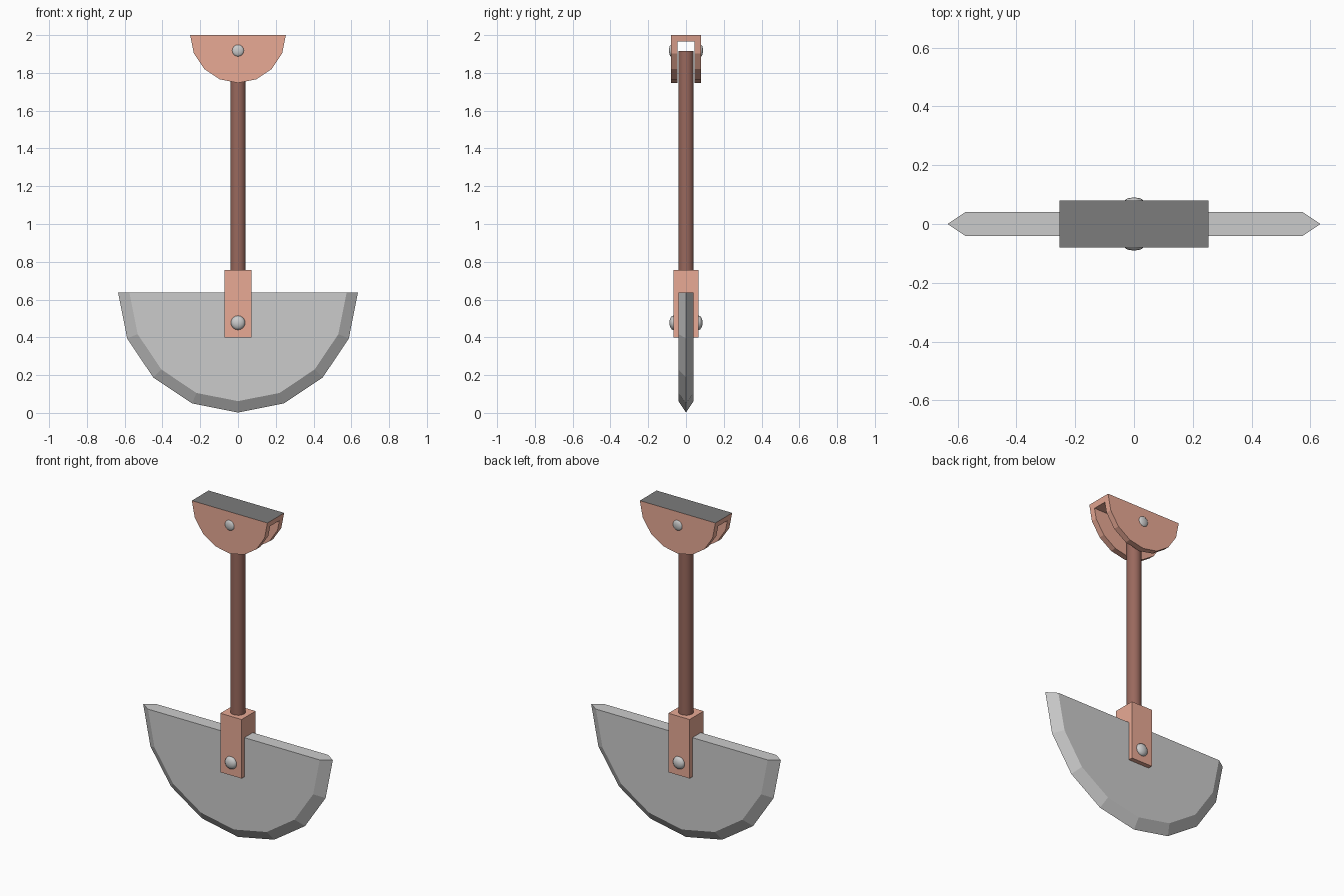
import bpy, bmesh, math
from mathutils import Matrix

if "Cube" in bpy.data.objects:
    bpy.data.objects.remove(bpy.data.objects["Cube"])


def material(name, rgb):
    m = bpy.data.materials.new(name)
    m.diffuse_color = (*rgb, 1)
    m.use_nodes = True
    m.node_tree.nodes["Principled BSDF"].inputs["Base Color"].default_value = m.diffuse_color
    return m


COPPER = material("copper_brown", (0.81, 0.40, 0.30))
ROD = material("dark_brown", (0.32, 0.14, 0.11))
DARK = material("dark_grey", (0.2, 0.2, 0.2))


def make_object(name, bm, *mats):
    bmesh.ops.recalc_face_normals(bm, faces=bm.faces)
    me = bpy.data.meshes.new(name)
    bm.to_mesh(me)
    bm.free()
    for m in mats:
        me.materials.append(m)
    ob = bpy.data.objects.new(name, me)
    bpy.context.collection.objects.link(ob)
    return ob


def half_disc(r, zc, steps=8):
    """Lower half circle in x, z."""
    angles = [math.pi * (1 + i / steps) for i in range(steps + 1)]
    return [(r * math.cos(a), zc + r * math.sin(a)) for a in angles]


def loft(sections):
    """Closed solid through (profile, y) sections."""
    bm = bmesh.new()
    rings = [[bm.verts.new((x, y, z)) for x, z in prof] for prof, y in sections]
    n = len(rings[0])
    for a, b in zip(rings, rings[1:]):
        for i in range(n):
            j = (i + 1) % n
            bm.faces.new((a[i], a[j], b[j], b[i]))
    bm.faces.new(rings[0])
    bm.faces.new(rings[-1])
    return bm


def box(hx, hy, z0, z1):
    prof = [(-hx, z0), (hx, z0), (hx, z1), (-hx, z1)]
    return loft([(prof, -hy), (prof, hy)])


def cut_slot(ob, cutter_bm):
    cutter = make_object("slot_cutter", cutter_bm)
    cutter.hide_render = True
    mod = ob.modifiers.new("slot", 'BOOLEAN')
    mod.operation = 'DIFFERENCE'
    mod.solver = 'EXACT'
    mod.object = cutter
    bpy.context.view_layer.objects.active = ob
    bpy.ops.object.modifier_apply(modifier=mod.name)
    bpy.data.objects.remove(cutter)


def smooth(ob):
    for p in ob.data.polygons:
        p.use_smooth = len(p.vertices) <= 4


# blade: half disc with a sharp bevelled rim
ZC = 0.637
inner, outer = half_disc(0.575, ZC), half_disc(0.635, ZC)
bm = loft([(inner, -0.04), (outer, 0), (inner, 0.04)])
make_object("blade", bm)

# fork bracket that holds the blade
bracket = make_object("blade_bracket", box(0.071, 0.067, 0.40, 0.757), COPPER)
cut_slot(bracket, box(0.2, 0.04, 0.3, ZC))

# rod
bm = bmesh.new()
bmesh.ops.create_cone(bm, cap_ends=True, segments=16, radius1=0.041, radius2=0.041,
                      depth=1.18, matrix=Matrix.Translation((0, 0, 1.327)))
smooth(make_object("rod", bm, ROD))

# ceiling mount: half disc with a slot for the rod and a dark top
prof = half_disc(0.253, 2.0)
mount = make_object("ceiling_mount", loft([(prof, -0.08), (prof, 0.08)]), COPPER, DARK)
cut_slot(mount, box(0.4, 0.044, 1.6, 1.965))
for p in mount.data.polygons:
    p.material_index = 1 if p.normal.z > 0.9 and p.center.z > 1.99 else 0

# rounded rivet heads on both faces
for label, r, y, z in (("bracket", 0.038, 0.067, 0.477), ("mount", 0.032, 0.078, 1.918)):
    for side, s in (("front", -1), ("back", 1)):
        bm = bmesh.new()
        mat = Matrix.Translation((0, s * y, z)) @ Matrix.Diagonal((1, 0.021 / r if label == "bracket" else 0.012 / r, 1, 1))
        mat = mat @ Matrix.Rotation(math.pi / 2, 4, 'X')
        bmesh.ops.create_uvsphere(bm, u_segments=16, v_segments=8, radius=r, matrix=mat)
        smooth(make_object(f"{label}_rivet_{side}", bm))
